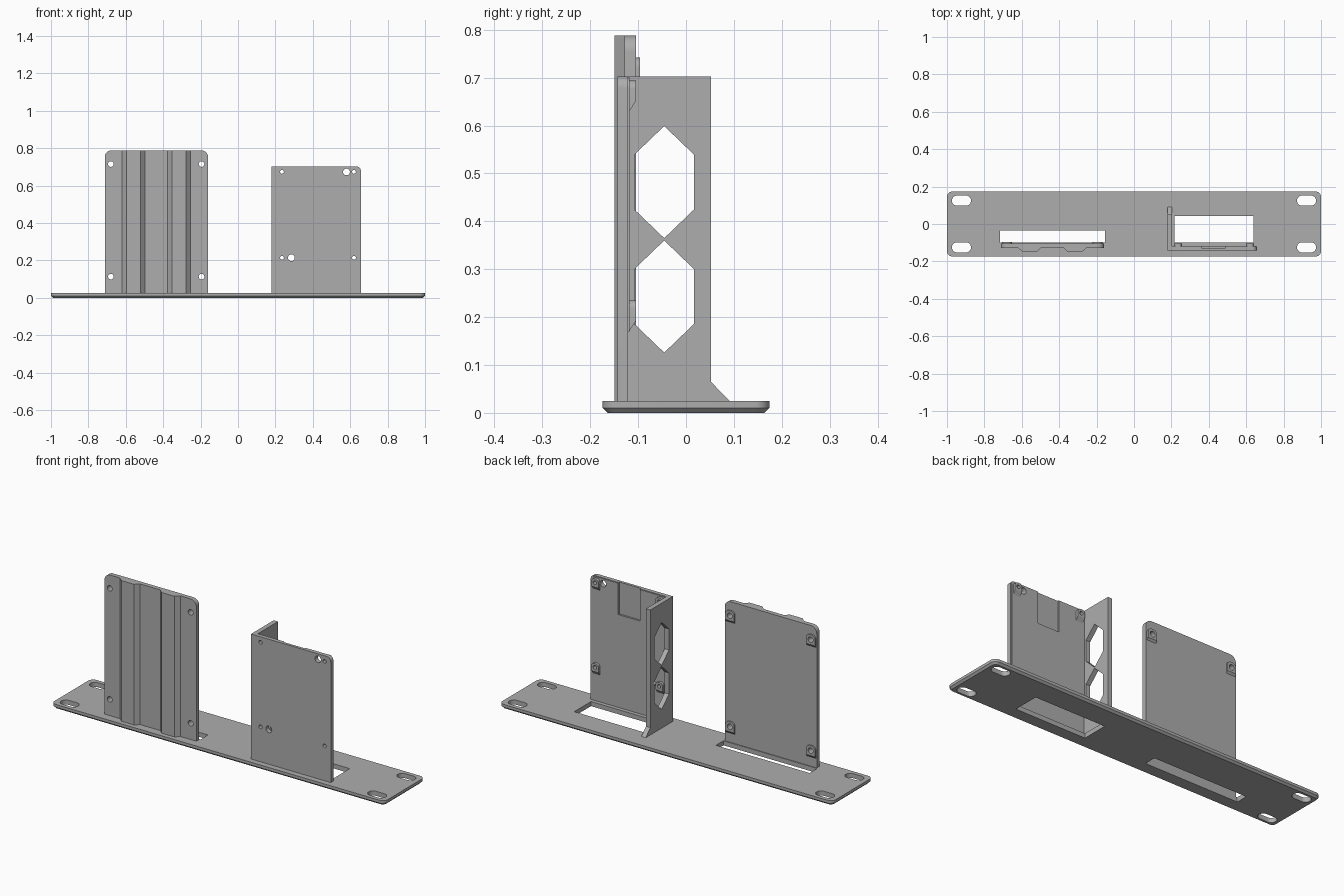
import bpy, bmesh, math

if "Cube" in bpy.data.objects:
    bpy.data.objects.remove(bpy.data.objects["Cube"])

grey = bpy.data.materials.new("plain grey")
grey.diffuse_color = (0.42, 0.42, 0.42, 1)
grey.use_nodes = True
grey.node_tree.nodes["Principled BSDF"].inputs["Base Color"].default_value = grey.diffuse_color

MAP = {'x': lambda u, v, w: (w, u, v),
       'y': lambda u, v, w: (u, w, v),
       'z': lambda u, v, w: (u, v, w)}


def add_loft(bm, axis, rings):
    """Closed solid through matching outlines; rings = [(outline, position)]."""
    loops = [[bm.verts.new(MAP[axis](u, v, w)) for u, v in pts] for pts, w in rings]
    faces = [bm.faces.new(loops[0]), bm.faces.new(loops[-1])]
    n = len(loops[0])
    for a, b in zip(loops, loops[1:]):
        for i in range(n):
            j = (i + 1) % n
            faces.append(bm.faces.new((a[i], a[j], b[j], b[i])))
    bmesh.ops.recalc_face_normals(bm, faces=faces)


def make(name, axis, solids, cuts=()):
    """Object from lofted solids, minus cuts = [(axis, outline, from, to)]."""
    def build(nm, items):
        bm = bmesh.new()
        for ax, rings in items:
            add_loft(bm, ax, rings)
        me = bpy.data.meshes.new(nm)
        bm.to_mesh(me)
        bm.free()
        ob = bpy.data.objects.new(nm, me)
        bpy.context.collection.objects.link(ob)
        return ob
    ob = build(name, [(axis, r) for r in solids])
    if cuts:
        cutter = build("cutter", [(ax, [(p, a), (p, b)]) for ax, p, a, b in cuts])
        cutter.hide_render = True
        mod = ob.modifiers.new("cut", 'BOOLEAN')
        mod.operation, mod.solver, mod.object = 'DIFFERENCE', 'EXACT', cutter
        dg = bpy.context.evaluated_depsgraph_get()
        me = bpy.data.meshes.new_from_object(ob.evaluated_get(dg))
        ob.modifiers.clear()
        ob.data = me
        bpy.data.objects.remove(cutter)
    ob.data.materials.clear()
    ob.data.materials.append(grey)
    bpy.ops.object.select_all(action='DESELECT')
    ob.select_set(True)
    bpy.context.view_layer.objects.active = ob
    bpy.ops.object.shade_smooth_by_angle(angle=math.radians(30))
    return ob


def rounded(x0, x1, y0, y1, r, seg=8, bottom=True):
    """Rectangle with rounded corners (optionally only the upper two)."""
    pts = []
    for cx, cy, a in ((x1 - r, y1 - r, 0), (x0 + r, y1 - r, 90),
                      (x0 + r, y0 + r, 180), (x1 - r, y0 + r, 270)):
        if a >= 180 and not bottom:
            pts.append((x0 if a == 180 else x1, y0))
            continue
        for k in range(seg + 1):
            t = math.radians(a + 90 * k / seg)
            pts.append((cx + r * math.cos(t), cy + r * math.sin(t)))
    return pts


def rect(x0, x1, y0, y1):
    return [(x0, y0), (x1, y0), (x1, y1), (x0, y1)]


def circle(x, y, r, n=24):
    return [(x + r * math.cos(2 * math.pi * k / n), y + r * math.sin(2 * math.pi * k / n))
            for k in range(n)]


def holes(spots):
    return [('y', circle(x, z, r), -0.2, 0) for x, z, r in spots]


def standoffs(name, spots, half, drop, y0, y1, bore):
    """Small screw bosses with a rounded top and a sloped underside."""
    for i, (x, z) in enumerate(spots):
        root = rounded(x - half, x + half, z - half - drop, z + half, half * 0.8, 6, False)
        tip = rounded(x - half, x + half, z - half, z + half, half * 0.8, 6, False)
        make(f"{name}_{i + 1}", 'y', [[(root, y0), (tip, y1)]], holes([(x, z, bore)]))


# base plate: chamfered underside, corner slots and two long openings
cuts = [('z', rounded(sx * 0.9225 - 0.051, sx * 0.9225 + 0.051, sy * 0.125 - 0.027,
                      sy * 0.125 + 0.027, 0.0265), -0.1, 0.1)
        for sx in (-1, 1) for sy in (-1, 1)]
cuts += [('z', rect(-0.717, -0.155, -0.1, -0.035), -0.1, 0.1),
         ('z', rect(0.217, 0.64, -0.1, 0.044), -0.1, 0.1)]
low = rounded(-0.99, 0.99, -0.164, 0.164, 0.02)
full = rounded(-1, 1, -0.174, 0.174, 0.03)
make("base_plate", 'z', [[(low, 0), (full, 0.01), (full, 0.025)]], cuts)

# left upright panel with screw holes, front ribs and rear bosses
spots = [(x, z) for x in (-0.68, -0.195) for z in (0.113, 0.715)]
panel = rounded(-0.712, -0.16, 0.015, 0.788, 0.035, 8, False)
make("left_panel", 'y', [[(panel, -0.128), (panel, -0.104)]],
     holes([(x, z, 0.015) for x, z in spots]))
for i, c in enumerate((-0.558, -0.316)):
    rib = [(c - 0.062, -0.127), (c - 0.038, -0.149), (c + 0.038, -0.149), (c + 0.062, -0.127)]
    make(f"left_panel_rib_{i + 1}", 'z', [[(rib, 0.015), (rib, 0.788)]])
standoffs("left_boss", spots, 0.027, 0.012, -0.105, -0.096, 0.015)

# right upright panel: thin plate, slightly thicker above, with a shallow recess
spots = [(x, z) for x in (0.235, 0.62) for z in (0.214, 0.673)]
bores = [(x, z, 0.01) for x, z in spots] + [(0.58, 0.673, 0.018), (0.285, 0.214, 0.018)]
panel = rounded(0.18, 0.657, 0.015, 0.703, 0.025, 8, False)
recess = [('y', rect(0.36, 0.49, 0.53, 0.75), -0.128, 0)]
make("right_panel", 'y', [[(panel, -0.143), (panel, -0.121)]], holes(bores) + recess)
pad = rounded(0.19, 0.65, 0.17, 0.70, 0.022, 8, False)
make("right_panel_backing", 'y', [[(pad, -0.122), (pad, -0.118)]], holes(bores) + recess)
standoffs("right_boss", spots, 0.021, 0.023, -0.119, -0.104, 0.01)

# side wall of the right bracket: flared foot and two hexagonal windows
wall = [(-0.143, 0.015), (0.1, 0.015), (0.091, 0.025), (0.052, 0.065), (0.052, 0.703),
        (-0.143, 0.703)]
cuts = []
for c in (0.243, 0.482):
    cuts.append(('x', [(-0.108, c - 0.057), (-0.0455, c - 0.117), (0.017, c - 0.057),
                       (0.017, c + 0.057), (-0.0455, c + 0.117), (-0.108, c + 0.057)], 0, 0.5))
make("side_wall", 'x', [[(wall, 0.178), (wall, 0.204)]], cuts)
